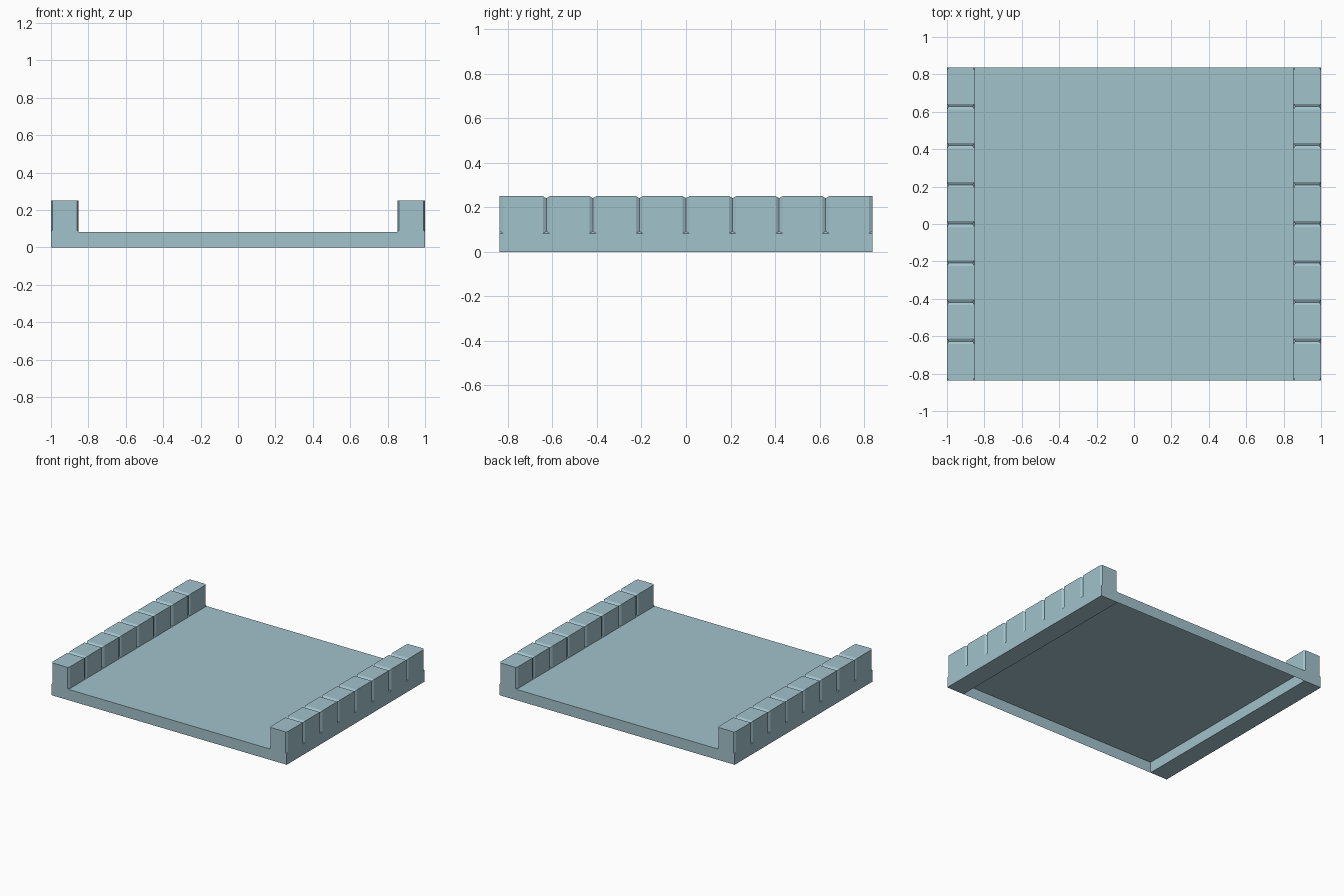
import bpy
import bmesh

cube = bpy.data.objects.get("Cube")
if cube:
    bpy.data.objects.remove(cube, do_unlink=True)

# Main dimensions
HALF_X, INNER_X, HALF_Y = 1.0, 0.853, 0.837
DECK_Z, TOP_Z = 0.083, 0.25
BLOCKS = 8
GROOVE_HALF, GROOVE_DEPTH = 0.015, 0.009

stone = bpy.data.materials.new("pale blue stone")
stone.use_nodes = True
colour = (0.36, 0.54, 0.60, 1)
stone.diffuse_color = colour
stone.node_tree.nodes["Principled BSDF"].inputs["Base Color"].default_value = colour


def finish(name, bm):
    mesh = bpy.data.meshes.new(name)
    bm.to_mesh(mesh)
    bm.free()
    mesh.materials.append(stone)
    obj = bpy.data.objects.new(name, mesh)
    bpy.context.collection.objects.link(obj)
    return obj


def wall_section(side_inset, top_inset):
    """Half-open outline of a parapet; the insets cut into its upper part."""
    inner, outer = INNER_X + side_inset, HALF_X - side_inset
    foot, top = DECK_Z + side_inset, TOP_Z - top_inset
    return [(INNER_X, 0), (INNER_X, DECK_Z), (inner, foot), (inner, top),
            (outer, top), (outer, foot), (HALF_X, DECK_Z), (HALF_X, 0)]


def parapet(name, side):
    # Sections along y: full-size blocks with a V groove at every joint
    stations = []
    for i in range(BLOCKS + 1):
        y = -HALF_Y + 2 * HALF_Y * i / BLOCKS
        end = i in (0, BLOCKS)
        if i > 0:
            stations.append((y - GROOVE_HALF, 0, 0))
        stations.append((y, GROOVE_DEPTH, 0 if end else GROOVE_DEPTH))
        if i < BLOCKS:
            stations.append((y + GROOVE_HALF, 0, 0))
    bm = bmesh.new()
    rings = [[bm.verts.new((side * x, y, z)) for x, z in wall_section(d, t)]
             for y, d, t in stations]
    for a, b in zip(rings, rings[1:]):
        for j in range(len(a)):
            k = (j + 1) % len(a)
            bm.faces.new((a[j], a[k], b[k], b[j]))
    bm.faces.new(rings[0])
    bm.faces.new(rings[-1])
    bmesh.ops.remove_doubles(bm, verts=bm.verts, dist=1e-5)
    bmesh.ops.recalc_face_normals(bm, faces=bm.faces)
    return finish(name, bm)


parapet("left_parapet", 1)
parapet("right_parapet", -1)

# Deck: a thin sheet turned down at both ends, open underneath
bm = bmesh.new()
path = [(-HALF_Y, 0), (-HALF_Y, DECK_Z), (HALF_Y, DECK_Z), (HALF_Y, 0)]
rows = [[bm.verts.new((x, y, z)) for x in (-INNER_X, INNER_X)] for y, z in path]
for a, b in zip(rows, rows[1:]):
    bm.faces.new((a[0], a[1], b[1], b[0]))
finish("deck", bm)
